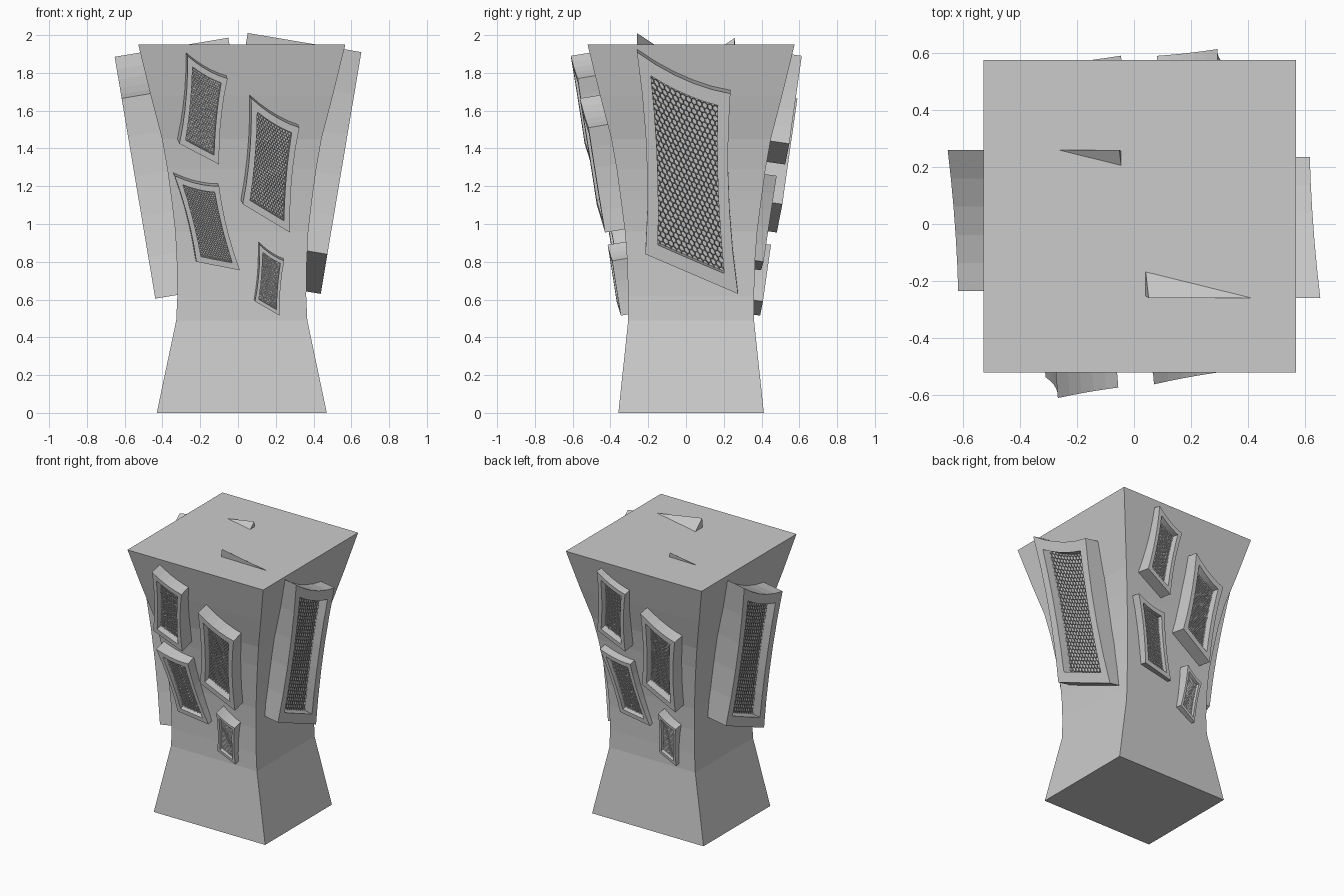
import bpy, bmesh, math
from mathutils import Vector

if "Cube" in bpy.data.objects:
    bpy.data.objects.remove(bpy.data.objects["Cube"])


def make_object(name, bm):
    bmesh.ops.recalc_face_normals(bm, faces=bm.faces)
    mesh = bpy.data.meshes.new(name)
    bm.to_mesh(mesh)
    bm.free()
    obj = bpy.data.objects.new(name, mesh)
    bpy.context.collection.objects.link(obj)
    return obj


def bridge(bm, a, b):
    for i in range(len(a)):
        j = (i + 1) % len(a)
        bm.faces.new((a[i], a[j], b[j], b[i]))


# Flared square pillar: height, half width, half depth
def build_body():
    levels = [(0, .45, .385), (.49, .347, .333), (.62, .341, .333), (.8, .344, .338),
              (.96, .352, .35), (1.13, .372, .372), (1.29, .394, .394), (1.45, .422, .422),
              (1.68, .482, .482), (1.95, .548, .548)]
    bm = bmesh.new()
    rings = []
    for z, hx, hy in levels:
        rings.append([bm.verts.new((.02 + sx * hx, .027 + sy * hy, z))
                      for sx, sy in ((-1, -1), (1, -1), (1, 1), (-1, 1))])
    for a, b in zip(rings, rings[1:]):
        bridge(bm, a, b)
    bm.faces.new(rings[0])
    bm.faces.new(rings[-1])
    make_object("pillar_body", bm)


# Maps panel coordinates (s across, t up, d inward) onto a tilted, pinched quad
def make_mapper(quad, out, pitch, yaw, angle):
    tl, tr, br, bl = [Vector(p) for p in quad]
    normal = Vector((yaw, 1, -pitch)).normalized()
    ca, sa = math.cos(angle), math.sin(angle)

    def place(s, t, d=0):
        s2 = s + .24 * t * (1 - t) * (1 - 2 * s)
        t2 = t - .13 * s * (1 - s) * t
        p = bl.lerp(br, s2).lerp(tl.lerp(tr, s2), t2)
        w = out + pitch * (p.y - tl.y) - yaw * (p.x - tl.x)
        u, w, z = p.x - normal.x * d, w - normal.y * d, p.y - normal.z * d
        return (u * ca + w * sa, u * sa - w * ca, z)
    return place


def loop_params(ms, mt, n=5):
    corners = [(ms, mt), (1 - ms, mt), (1 - ms, 1 - mt), (ms, 1 - mt)]
    pts = []
    for i in range(4):
        (a, b), (c, d) = corners[i], corners[(i + 1) % 4]
        pts += [(a + (c - a) * k / n, b + (d - b) * k / n) for k in range(n)]
    return pts


# Window frame with a recess, plus a honeycomb grille inside it
def build_window(name, place, width, depth, recess):
    bm = bmesh.new()

    def ring(ms, mt, d):
        return [bm.verts.new(place(s, t, d)) for s, t in loop_params(ms, mt)]
    back = ring(0, 0, depth)
    outer = ring(0, 0, 0)
    inner = ring(.13, .075, 0)
    floor = ring(.13, .075, recess + width * .03)
    for a, b in ((back, outer), (outer, inner), (inner, floor)):
        bridge(bm, a, b)
    bm.faces.new(floor)
    bm.faces.new(back)
    make_object(name + "_frame", bm)

    bm = bmesh.new()
    cols, rows = 13, 34
    ps, pt = .78 / cols, .87 / rows
    for r in range(rows):
        for c in range(cols):
            cs = .11 + ps * (c + .25 + .5 * (r % 2))
            ct = .065 + pt * (r + .5)
            hexagon = [(0, 2 / 3), (-.5, 1 / 3), (-.5, -1 / 3), (0, -2 / 3), (.5, -1 / 3), (.5, 1 / 3)]
            bm.faces.new([bm.verts.new(place(cs + a * ps, ct + b * pt, recess)) for a, b in hexagon])
    bmesh.ops.remove_doubles(bm, verts=bm.verts, dist=width * .004)
    grille = make_object(name + "_grille", bm)
    wire = grille.modifiers.new("wire", 'WIREFRAME')
    wire.thickness = width * .012
    wire.use_even_offset = False


build_body()

# Large windows on the two sides
big = [(-.26, 1.91), (.235, 1.69), (.275, .63), (-.215, .84)]
for side, angle, drop in (("right", math.pi / 2, 0), ("left", -math.pi / 2, .025)):
    quad = [(u, z - drop) for u, z in big]
    build_window(side + "_window", make_mapper(quad, .653, .168, 0, angle), .49, .61, .06)

# Four small windows on front and back: outline, front offset, back offset, recess
small = [
    ([(-.267, 1.89), (-.055, 1.77), (-.10, 1.315), (-.31, 1.425)], .61, .613, .045),
    ([(.07, 1.665), (.325, 1.51), (.275, .955), (.025, 1.105)], .562, .59, .05),
    ([(-.335, 1.255), (-.10, 1.20), (.01, .755), (-.22, .80)], .465, .48, .03),
    ([(.115, .89), (.245, .805), (.22, .515), (.09, .59)], .415, .45, .022),
]
for i, (quad, front, back, recess) in enumerate(small):
    width = quad[1][0] - quad[0][0]
    build_window(f"front_window_{i + 1}", make_mapper(quad, front, .165, .08, 0), width, .28, recess)
    shifted = [(u - .025, z) for u, z in quad]
    build_window(f"back_window_{i + 1}", make_mapper(shifted, back, .145, .03, math.pi), width, .28, recess)
